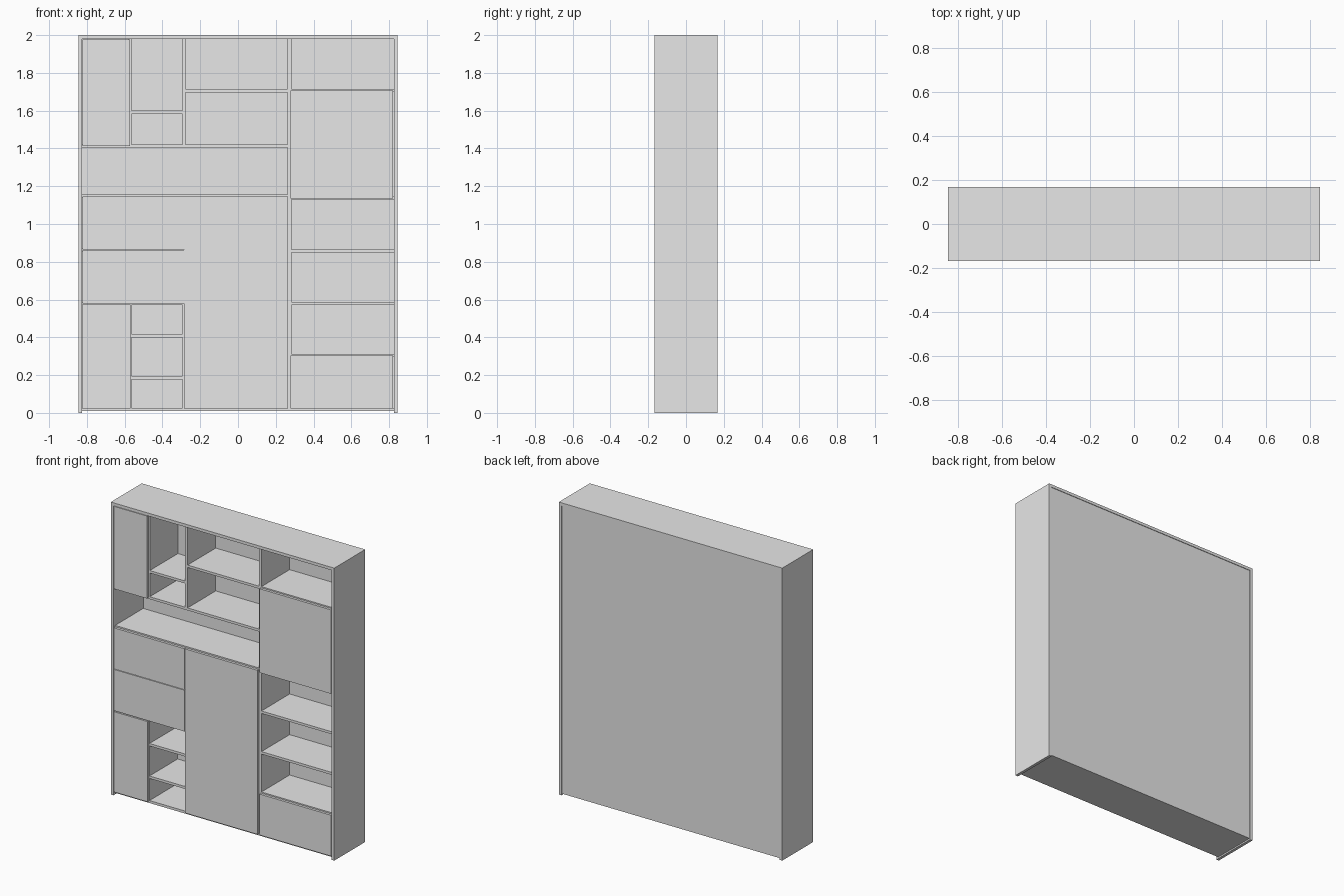
import bpy

cube = bpy.data.objects.get("Cube")
if cube:
    bpy.data.objects.remove(cube, do_unlink=True)

grey = bpy.data.materials.new("light_grey")
grey.use_nodes = True
colour = (0.8, 0.8, 0.8, 1)
grey.diffuse_color = colour
grey.node_tree.nodes["Principled BSDF"].inputs["Base Color"].default_value = colour

# Overall sizes
W, D, H = 0.845, 0.167, 2.0      # half width, half depth, height
T = 0.02                         # panel thickness
INNER = W - T                    # inner face of the sides
FRONT = -D + 0.018               # carcass front, behind the door fronts
BACK = D - 0.012                 # front of the back panel
FLOOR = 0.027


def box(name, x, y, z):
    """Board filling the given x, y and z ranges."""
    verts = [(a, b, c) for a in x for b in y for c in z]
    faces = [(0, 1, 3, 2), (4, 6, 7, 5), (0, 4, 5, 1),
             (2, 3, 7, 6), (0, 2, 6, 4), (1, 5, 7, 3)]
    mesh = bpy.data.meshes.new(name)
    mesh.from_pydata(verts, [], faces)
    mesh.materials.append(grey)
    obj = bpy.data.objects.new(name, mesh)
    bpy.context.scene.collection.objects.link(obj)
    return obj


def shelf(name, x0, x1, top, thick=0.017):
    box(name, (x0, x1), (FRONT, BACK), (top - thick, top))


def divider(name, x0, x1, z0, z1):
    box(name, (x0, x1), (FRONT, BACK), (z0, z1))


def front(name, x0, x1, z0, z1):
    box(name, (x0, x1), (-D, FRONT - 0.001), (z0, z1))


# Outer case
box("right_side", (-W, -INNER), (-D, D), (0, H - T))
box("left_side", (INNER, W), (-D, D), (0, H - T))
box("top_panel", (-W, W), (-D, D), (H - T, H))
box("back_panel", (-INNER, INNER), (BACK, D - 0.004), (0.01, H - T))
shelf("bottom_panel", -INNER, INNER, FLOOR)

# Upright dividers
divider("main_divider", 0.263, 0.282, FLOOR, H - T)
divider("upper_door_divider", -0.58, -0.563, 1.42, H - T)
divider("upper_niche_divider", -0.295, -0.277, 1.42, H - T)
divider("lower_door_divider", -0.58, -0.565, FLOOR, 0.57)
divider("lower_niche_divider", -0.294, -0.277, FLOOR, 1.138)

# Shelves on the wide side
shelf("upper_shelf", -INNER, 0.263, 1.421)
shelf("desk_shelf", -INNER, 0.263, 1.155)
shelf("drawer_shelf", -INNER, -0.294, 0.872)
shelf("lower_shelf", -INNER, -0.294, 0.587)
shelf("upper_niche_shelf", -0.563, -0.295, 1.6)
shelf("upper_bay_shelf", -0.277, 0.263, 1.714)
for i, top in enumerate((0.195, 0.417)):
    shelf(f"lower_niche_shelf_{i + 1}", -0.565, -0.294, top)

# Shelves in the narrow column
for i, top in enumerate((0.312, 0.588, 0.866, 1.147, 1.716)):
    shelf(f"column_shelf_{i + 1}", 0.282, INNER, top)

# Doors and drawer fronts, flush with the case edge
front("upper_door", -0.822, -0.573, 1.413, 1.977)
front("lower_door", -0.822, -0.569, 0.024, 0.573)
front("upper_drawer", -0.822, -0.287, 0.866, 1.146)
front("lower_drawer", -0.822, -0.287, 0.58, 0.862)
front("large_door", -0.285, 0.265, 0.024, 1.146)
front("column_door", 0.279, 0.82, 1.134, 1.708)
front("column_drawer", 0.279, 0.82, 0.024, 0.304)
